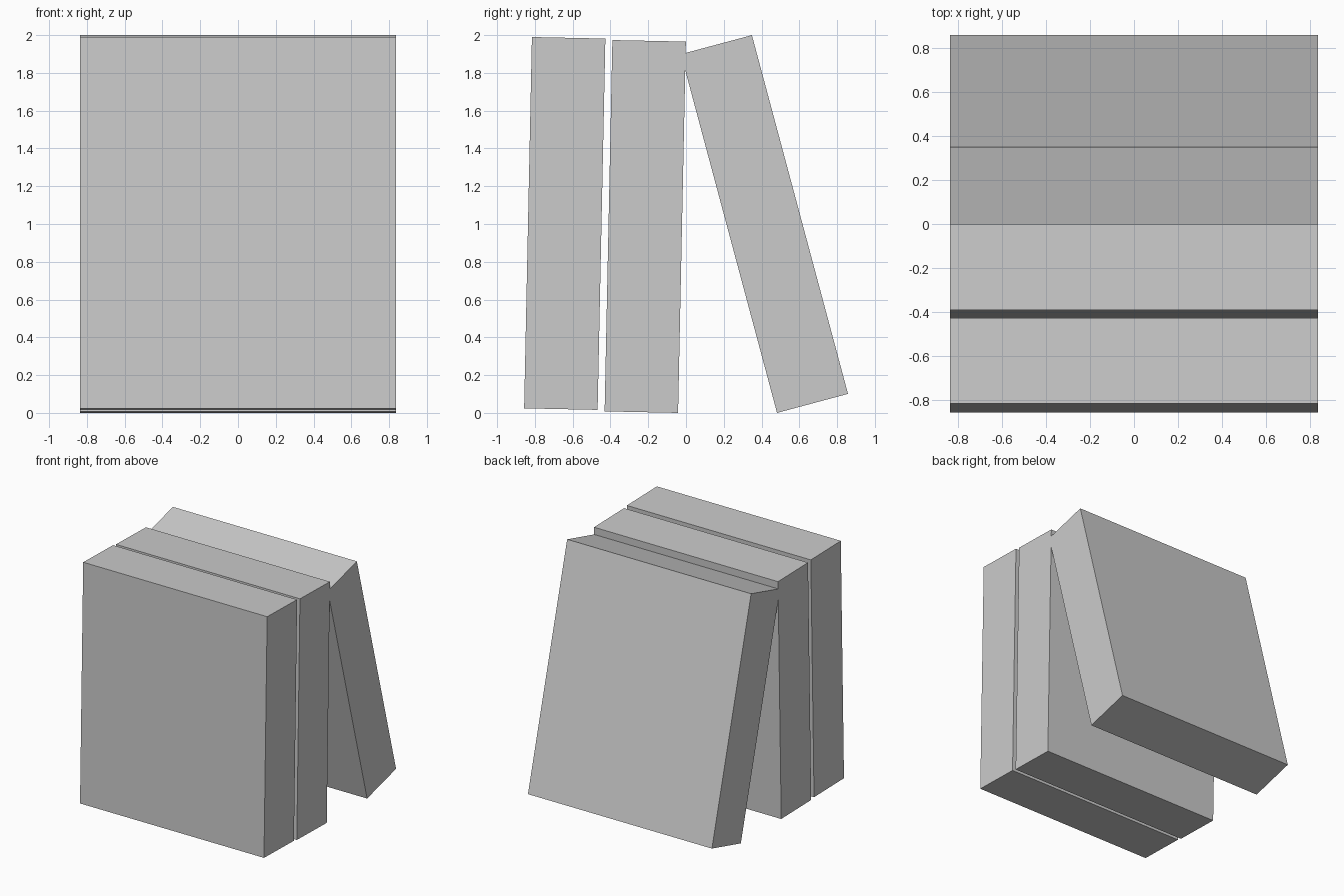
import bpy
from math import radians
from mathutils import Matrix, Vector

if "Cube" in bpy.data.objects:
    bpy.data.objects.remove(bpy.data.objects["Cube"])

WIDTH, THICK, HEIGHT = 1.672, 0.389, 1.966


def book(name, y, z, tilt, side):
    """Plain block tilted about its resting lower edge at (y, z).
    side = -1: block extends toward -y from that edge, +1: toward +y."""
    bpy.ops.mesh.primitive_cube_add(size=1)
    ob = bpy.context.object
    ob.name = name
    ob.data.transform(Matrix.Diagonal((WIDTH, THICK, HEIGHT, 1)))
    rot = Matrix.Rotation(radians(tilt), 3, 'X')
    ob.rotation_euler = (radians(tilt), 0, 0)
    ob.location = Vector((0, y, z)) + rot @ Vector((0, side * THICK / 2, HEIGHT / 2))
    return ob


# Two nearly upright books, and one leaning back against them
book("front_book", -0.468, 0.016, -1.2, -1)
book("middle_book", -0.042, 0.0, -1.2, -1)
book("leaning_book", 0.482, 0.0, 15.0, 1)
